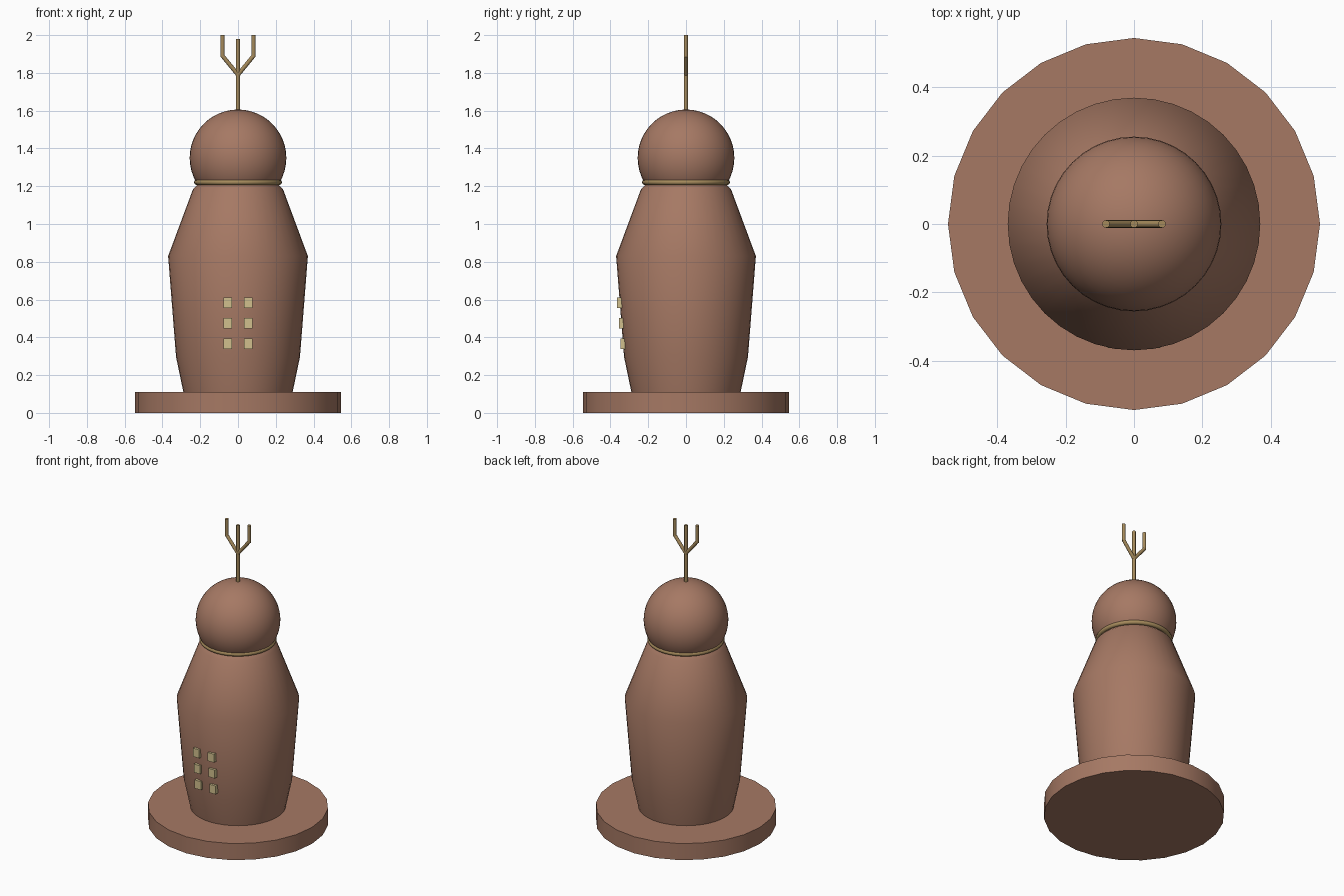
import bpy, bmesh, math
from mathutils import Vector

if "Cube" in bpy.data.objects:
    bpy.data.objects.remove(bpy.data.objects["Cube"])


def material(name, rgb):
    m = bpy.data.materials.new(name)
    m.diffuse_color = (*rgb, 1.0)
    m.use_nodes = True
    m.node_tree.nodes["Principled BSDF"].inputs["Base Color"].default_value = m.diffuse_color
    return m


BROWN = material("clay brown", (0.38, 0.19, 0.127))
GOLD = material("dull gold", (0.376, 0.254, 0.105))
CREAM = material("window cream", (0.64, 0.53, 0.27))


def finish(name, mat, smooth=True, angle=30):
    ob = bpy.context.object
    ob.name = name
    ob.data.materials.append(mat)
    if smooth:
        bpy.ops.object.shade_smooth_by_angle(angle=math.radians(angle))
    return ob


def from_bmesh(bm):
    bmesh.ops.recalc_face_normals(bm, faces=bm.faces)
    me = bpy.data.meshes.new("part")
    bm.to_mesh(me)
    bm.free()
    ob = bpy.data.objects.new("part", me)
    bpy.context.collection.objects.link(ob)
    bpy.ops.object.select_all(action='DESELECT')
    bpy.context.view_layer.objects.active = ob
    ob.select_set(True)


def lathe(name, profile, sides, mat, angle=30):
    """Closed solid of revolution around z from (radius, height) points."""
    bm = bmesh.new()
    rings = [[bm.verts.new((r * math.cos(i * math.tau / sides),
                            r * math.sin(i * math.tau / sides), z))
              for i in range(sides)] for r, z in profile]
    for a, b in zip(rings, rings[1:]):
        for i in range(sides):
            j = (i + 1) % sides
            bm.faces.new((a[i], a[j], b[j], b[i]))
    bm.faces.new(rings[0])
    bm.faces.new(rings[-1])
    from_bmesh(bm)
    return finish(name, mat, angle=angle)


def rod(name, start, end, radius=0.011):
    a, b = Vector(start), Vector(end)
    bpy.ops.mesh.primitive_cylinder_add(vertices=12, radius=radius,
                                        depth=(b - a).length, location=(a + b) / 2)
    bpy.context.object.rotation_euler = (b - a).to_track_quat('Z', 'Y').to_euler()
    return finish(name, GOLD, angle=40)


# Round plinth and tapered body
lathe("plinth", [(0.545, 0.0), (0.545, 0.11)], 24, BROWN)
lathe("body", [(0.287, 0.10), (0.328, 0.296), (0.37, 0.83),
               (0.238, 1.185), (0.217, 1.206)], 40, BROWN)

# Domed head with neck ring
bpy.ops.mesh.primitive_uv_sphere_add(segments=40, ring_count=24, radius=0.256,
                                     location=(0, 0, 1.35))
finish("head", BROWN)
bpy.ops.mesh.primitive_torus_add(major_segments=40, minor_segments=10,
                                 major_radius=0.219, minor_radius=0.014,
                                 location=(0, 0, 1.221))
finish("neck_ring", GOLD, angle=60)

# Three-pronged mast
rod("mast", (0, 0, 1.58), (0, 0, 1.98))
for side, label in ((-1, "left"), (1, "right")):
    rod(label + "_branch", (0, 0, 1.79), (side * 0.082, 0, 1.89))
    rod(label + "_prong", (side * 0.082, 0, 1.885), (side * 0.082, 0, 2.0))

# Two columns of windows set into the front
for row, (z, front) in enumerate(((0.365, -0.347), (0.474, -0.355), (0.583, -0.364))):
    for x in (-0.054, 0.054):
        bpy.ops.mesh.primitive_cube_add(size=1, location=(x, front + 0.015, z))
        bpy.context.object.scale = (0.046, 0.03, 0.056)
        finish(f"window_{row}_{'left' if x < 0 else 'right'}", CREAM, smooth=False)
